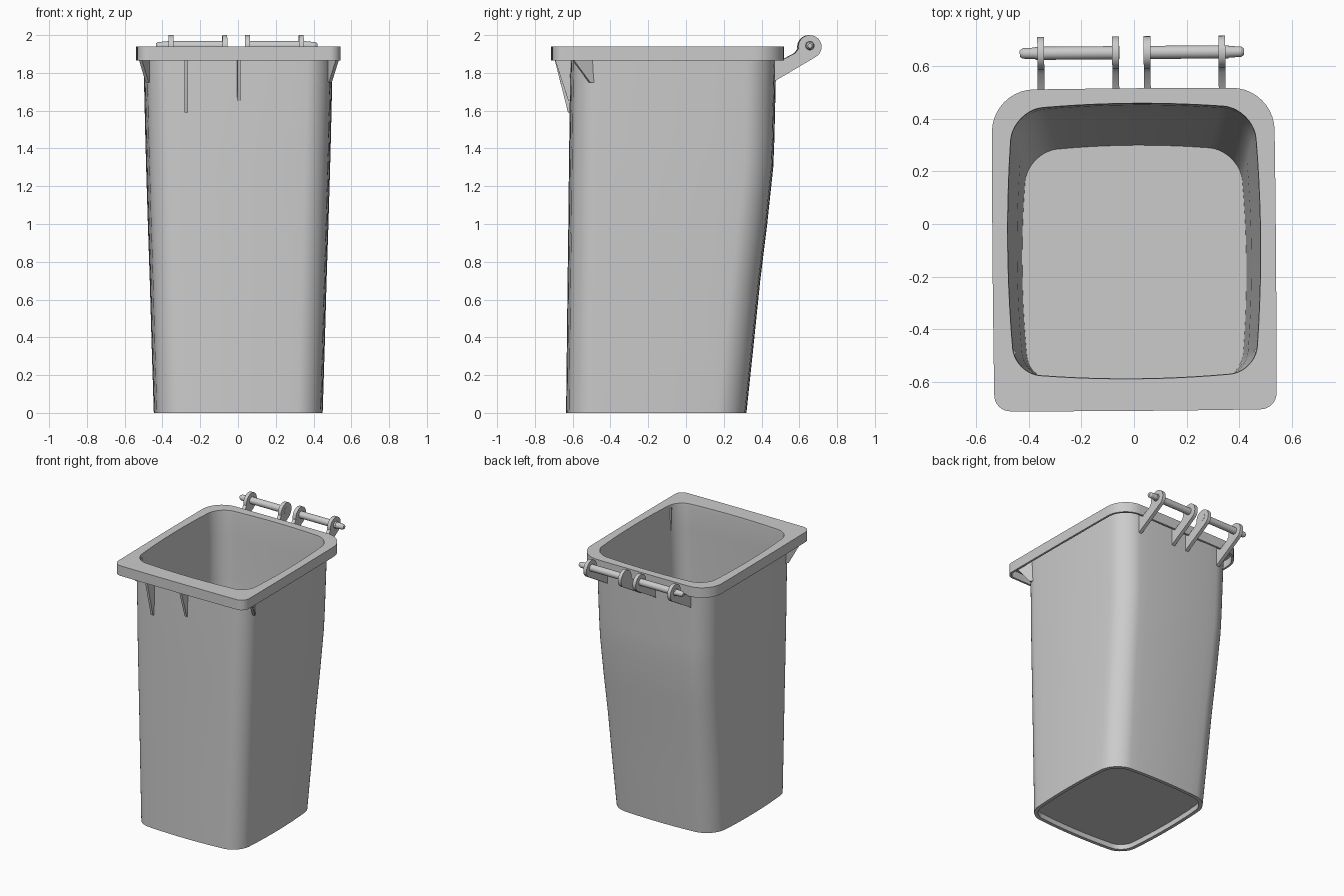
import bpy, bmesh
from math import sin, cos, pi, radians
from mathutils import Vector

if "Cube" in bpy.data.objects:
    bpy.data.objects.remove(bpy.data.objects["Cube"])

TWIST = 0.008  # the whole bin sits very slightly turned


def finish(name, bm, angle=30):
    bmesh.ops.recalc_face_normals(bm, faces=bm.faces)
    me = bpy.data.meshes.new(name)
    bm.to_mesh(me)
    bm.free()
    ob = bpy.data.objects.new(name, me)
    bpy.context.collection.objects.link(ob)
    ob.rotation_euler.z = TWIST
    bpy.ops.object.select_all(action='DESELECT')
    ob.select_set(True)
    bpy.context.view_layer.objects.active = ob
    bpy.ops.object.shade_smooth_by_angle(angle=radians(angle))
    return ob


def section(z, hx, y0, y1, rf, rb, bulge, arc=10, side=10):
    """Rounded rectangle with gently bowed sides."""
    corners = [(hx - rb, y1 - rb, rb, 0), (-hx + rb, y1 - rb, rb, 1),
               (-hx + rf, y0 + rf, rf, 2), (hx - rf, y0 + rf, rf, 3)]
    arcs = [[Vector((cx + r * cos(pi / 2 * (q + i / arc)),
                     cy + r * sin(pi / 2 * (q + i / arc)), z))
             for i in range(arc + 1)] for cx, cy, r, q in corners]
    pts = []
    for k, a in enumerate(arcs):
        nxt = arcs[(k + 1) % 4][0]
        pts += a + [a[-1].lerp(nxt, i / side) for i in range(1, side)]
    cy, hy = (y0 + y1) / 2, (y1 - y0) / 2
    for p in pts:
        u, v = p.x / hx, (p.y - cy) / hy
        p.x -= bulge * u * v * v
        p.y -= bulge * v * u * u
    return pts


def loft(name, rings):
    bm = bmesh.new()
    loops = [[bm.verts.new(p) for p in r] for r in rings]
    n = len(loops[0])
    for a, b in zip(loops, loops[1:]):
        for i in range(n):
            j = (i + 1) % n
            bm.faces.new((a[i], a[j], b[j], b[i]))
    bm.faces.new(loops[0])
    bm.faces.new(loops[-1])
    return finish(name, bm)


def plate(name, outline, thickness_dir):
    """Flat outline made solid, centred across its thickness."""
    bm = bmesh.new()
    t = Vector(thickness_dir)
    f = bm.faces.new([bm.verts.new(Vector(p) - t / 2) for p in outline])
    ext = bmesh.ops.extrude_face_region(bm, geom=[f])['geom']
    bmesh.ops.translate(bm, vec=t, verts=[v for v in ext if isinstance(v, bmesh.types.BMVert)])
    return finish(name, bm)


# Wall profile: height, half width, front y, back y
wall = [(0, .447, -.635, .32), (.35, .458, -.631, .357), (.7, .468, -.627, .393),
        (1.0, .478, -.623, .43), (1.3, .487, -.62, .462), (1.45, .491, -.618, .468),
        (1.75, .498, -.614, .475), (1.92, .502, -.61, .48)]


def wall_ring(z, hx, y0, y1, inset=0.0):
    return section(z, hx - inset, y0 + inset, y1 - inset, .12 - inset, .14 - inset, .024)


def rim_ring(z, inset=0.0):
    return section(z, .54 - inset, -.712 + inset, .517 - inset, .06 - inset, .16 - inset, .003)


# Hollow body with recessed base and folded rim, as one continuous shell
rings = [wall_ring(.035, *wall[0][1:], .028), wall_ring(0, *wall[0][1:], .025)]
rings += [wall_ring(*w) for w in wall]
rings += [rim_ring(1.92, .015), rim_ring(1.865, .015), rim_ring(1.865), rim_ring(1.94)]
rings += [wall_ring(1.94, *wall[-1][1:], .02)]
rings += [wall_ring(*w, .022) for w in reversed(wall[1:])]
rings += [wall_ring(.05, *wall[0][1:], .02)]
loft("bin_body", rings)

# Hinge lugs
PY, PZ, R = .653, 1.938, .062
for i, x in enumerate((-.35, -.065, .055, .34)):
    outline = [(x, .465, 1.755), (x, .465, 1.9), (x, .51, 1.87), (x, .575, 1.905)]
    for k in range(21):
        a = radians(190 - k * 250 / 20)
        outline.append((x, PY + R * cos(a), PZ + R * sin(a)))
    plate(f"hinge_lug_{i + 1}", outline, (.026, 0, 0))

# Hinge pins with chamfered ends
for i, (x0, x1) in enumerate(((-.43, -.05), (.045, .425))):
    outer, inner = (x0, x1) if i == 0 else (x1, x0)
    s = 1 if inner > outer else -1
    stations = [(outer, .012), (outer + s * .012, .02), (outer + s * .06, .022),
                (outer + s * .06, .025), (inner, .025)]
    loft(f"hinge_pin_{i + 1}",
         [[Vector((x, PY + r * cos(k * pi / 12), PZ + .006 + r * sin(k * pi / 12)))
           for k in range(24)] for x, r in stations])

# Front ribs under the rim
for i, (x, low) in enumerate(((-.28, 1.59), (0, 1.65))):
    plate(f"front_rib_{i + 1}", [(x, -.59, 1.92), (x, -.695, 1.92), (x, -.692, 1.865),
                                 (x, -.622, low), (x, -.6, low)], (.018, 0, 0))

# Diagonal ribs at the front corners
for side, name in ((-1, "left"), (1, "right")):
    plate(f"{name}_corner_rib", [(side * .46, -.48, 1.92), (side * .52, -.60, 1.92),
                                 (side * .52, -.60, 1.865), (side * .485, -.515, 1.75),
                                 (side * .465, -.48, 1.75)], (.016, side * .008, 0))
